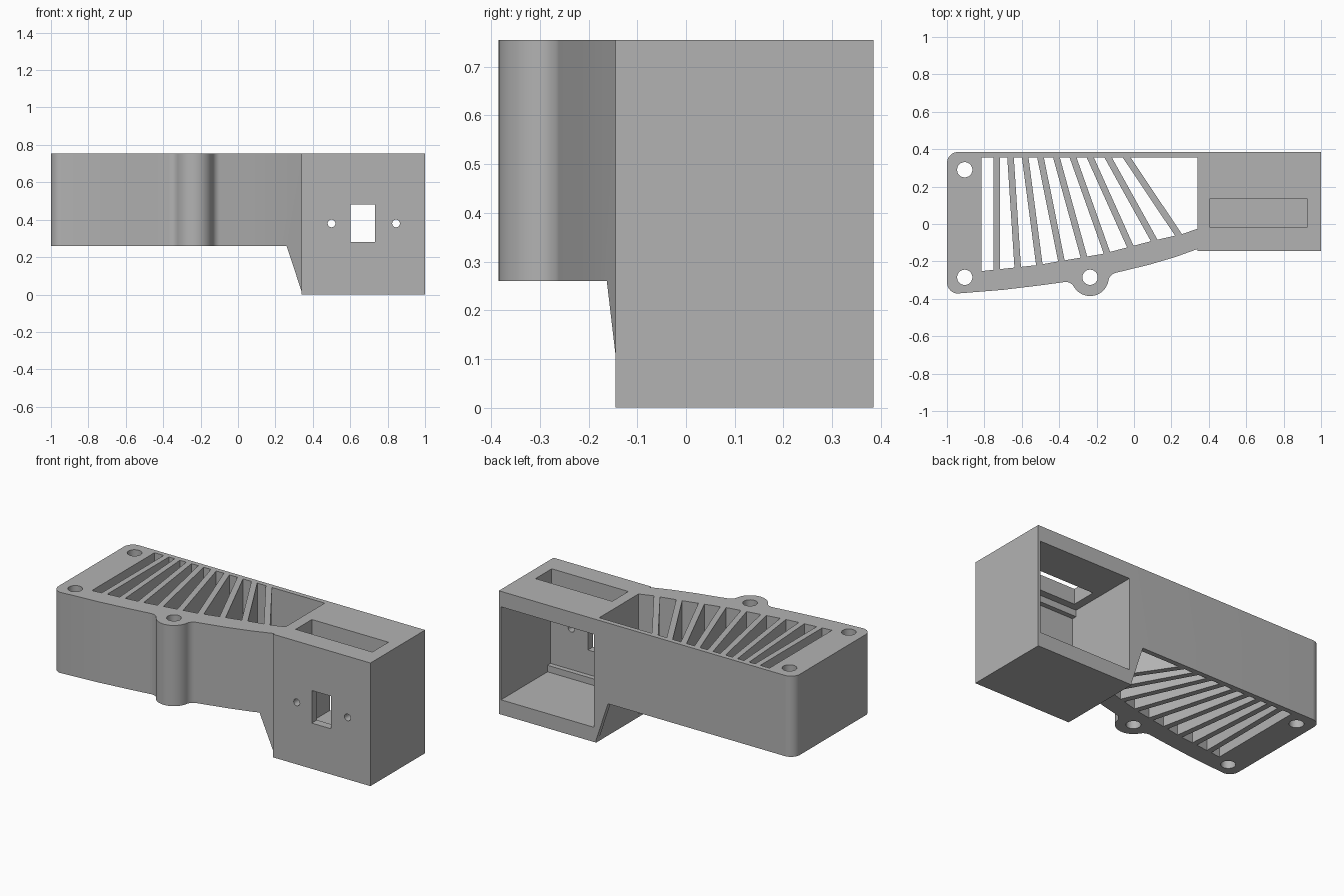
import bpy
import bmesh
from math import cos, sin, radians
from mathutils import Vector

cube = bpy.data.objects.get("Cube")
if cube:
    bpy.data.objects.remove(cube, do_unlink=True)

TOP, DECK = 0.755, 0.26

grey = bpy.data.materials.new("plain grey")
grey.use_nodes = True
grey.diffuse_color = (0.45, 0.45, 0.45, 1)
grey.node_tree.nodes["Principled BSDF"].inputs["Base Color"].default_value = (0.45, 0.45, 0.45, 1)


def arc(cx, cy, r, start, end, steps=10):
    angles = [radians(start + (end - start) * i / steps) for i in range(steps + 1)]
    return [(cx + r * cos(a), cy + r * sin(a)) for a in angles]


def prism(name, points, low, high, axis="z"):
    """Extrude a flat outline along z, or an x-z outline along y."""
    def place(p, d):
        return (p[0], p[1], d) if axis == "z" else (p[0], d, p[1])
    bm = bmesh.new()
    base = bm.faces.new([bm.verts.new(place(p, low)) for p in points])
    ext = bmesh.ops.extrude_face_region(bm, geom=[base])
    moved = [v for v in ext["geom"] if isinstance(v, bmesh.types.BMVert)]
    shift = Vector(place((0, 0), high - low))
    bmesh.ops.translate(bm, verts=moved, vec=shift)
    bmesh.ops.recalc_face_normals(bm, faces=bm.faces)
    mesh = bpy.data.meshes.new(name)
    bm.to_mesh(mesh)
    bm.free()
    mesh.materials.append(grey)
    obj = bpy.data.objects.new(name, mesh)
    bpy.context.collection.objects.link(obj)
    return obj


def rect(x0, x1, y0, y1):
    return [(x0, y0), (x1, y0), (x1, y1), (x0, y1)]


def cut(obj, *cutters):
    bpy.context.view_layer.objects.active = obj
    for cutter in cutters:
        mod = obj.modifiers.new("cut", "BOOLEAN")
        mod.operation, mod.solver, mod.object = "DIFFERENCE", "EXACT", cutter
        bpy.ops.object.modifier_apply(modifier=mod.name)
        bpy.data.objects.remove(cutter, do_unlink=True)


# Grille frame: rounded end, curved front edge with a screw ear
ear = (-0.235, -0.285)
outline = (arc(-0.94, 0.325, 0.06, 90, 180)
           + arc(-0.94, -0.312, 0.06, 180, 265)
           + [(-0.7, -0.352), (-0.5, -0.328)]
           + arc(-0.365, -0.36, 0.05, 97, 30)
           + arc(*ear, 0.1, 210, 350, 24)[1:-1]
           + arc(-0.087, -0.31, 0.05, 170, 102)
           + [(0.08, -0.218), (0.22, -0.177), (0.345, -0.132), (0.345, 0.385)])
frame = prism("grille_frame", outline, 0, TOP)

# Underside is raised to the deck, leaving a sloped gusset beside the box
underside = prism("underside_cutter", [(-1.2, -0.1), (0.378, -0.1), (0.26, DECK), (-1.2, DECK)],
                  -1, 1, "y")
opening = [(-0.815, 0.355), (-0.815, -0.252), (-0.52, -0.22), (-0.17, -0.16),
           (0.09, -0.092), (0.26, -0.053), (0.36, -0.018), (0.36, 0.355)]
cut(frame, underside, prism("opening_cutter", opening, -1, 1))
for x, y in ((-0.905, 0.29), (-0.905, -0.285), ear):
    cut(frame, prism("hole_cutter", arc(x, y, 0.041, 0, 345, 23), -1, 1))


# Fanned grille bars
def inner_edge(x):
    pts = opening[1:7]
    for (x0, y0), (x1, y1) in zip(pts, pts[1:]):
        if x <= x1:
            return y0 + (y1 - y0) * (x - x0) / (x1 - x0)
    return pts[-1][1]


for i in range(9):
    back_x = -0.735 + 0.073 * i + 0.0017 * i * i
    front_x = -0.735 + 0.112 * i + 0.0012 * i * i
    back = Vector((back_x, 0.36))
    front = Vector((front_x, inner_edge(front_x)))
    along = (back - front).normalized()
    half = 0.0175 / along.y
    front -= along * 0.02
    prism(f"grille_bar_{i + 1}",
          [(front.x - half, front.y), (front.x + half, front.y),
           (back.x + half, back.y), (back.x - half, back.y)], DECK, TOP)

# Housing box, open at the back
box = prism("housing_box", rect(0.34, 1, -0.145, 0.385), 0, TOP)
cut(box,
    prism("cavity_cutter", rect(0.355, 0.985, 0.09, 0.66), -0.065, 0.5, "y"),
    prism("recess_cutter", rect(0.355, 0.985, 0.13, 0.62), -0.095, 0, "y"),
    prism("top_slot_cutter", rect(0.405, 0.925, -0.02, 0.137), 0.5, 1),
    prism("window_cutter", rect(0.602, 0.732, 0.28, 0.48), -0.5, 0, "y"))
for x in (0.5, 0.845):
    cut(box, prism("screw_cutter", arc(x, 0.38, 0.021, 0, 337.5, 15), -0.5, 0, "y"))

# Smooth the rounded walls, keeping edges sharp
for obj in (frame, box):
    bpy.ops.object.select_all(action="DESELECT")
    obj.select_set(True)
    bpy.context.view_layer.objects.active = obj
    bpy.ops.object.shade_smooth_by_angle(angle=radians(30))
